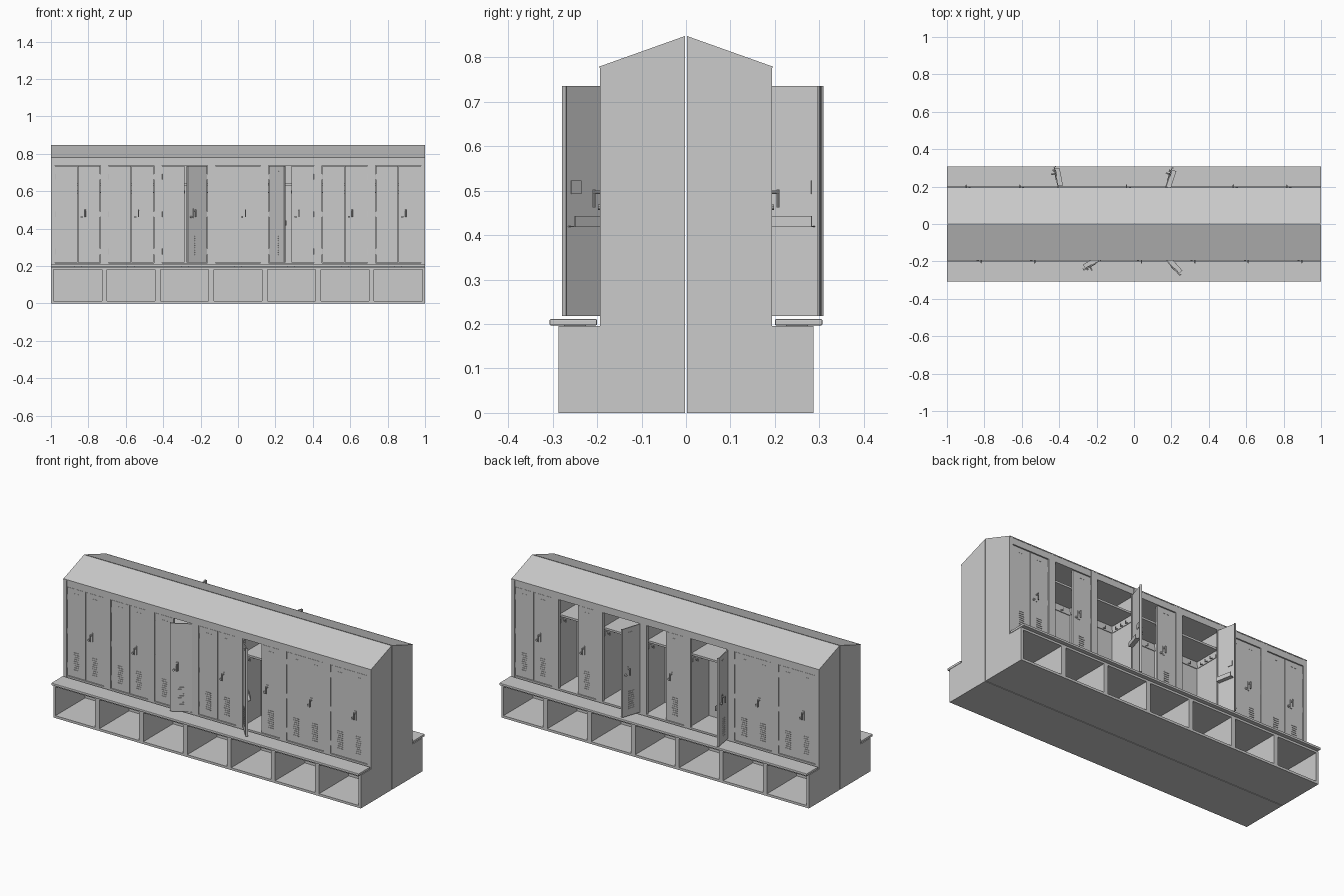
import bpy, bmesh, math
from mathutils import Matrix, Vector

if "Cube" in bpy.data.objects:
    bpy.data.objects.remove(bpy.data.objects["Cube"])

grey = bpy.data.materials.new("painted grey")
grey.use_nodes = True
grey.diffuse_color = (0.6, 0.6, 0.6, 1)
grey.node_tree.nodes["Principled BSDF"].inputs["Base Color"].default_value = (0.6, 0.6, 0.6, 1)

BAYS = 7
PITCH = 2 / BAYS
STILE = 0.0215           # half width of the upright between two bays
FACE = -0.193            # front plane of the locker body
MID = -0.002             # back plane of one half
DOOR_Z, DOOR_H = 0.218, 0.518
LEAF = PITCH / 2 - STILE


def box(bm, x0, x1, y0, y1, z0, z1, m=Matrix()):
    """Add an axis-aligned box, moved by matrix m."""
    centre = Vector((x0 + x1, y0 + y1, z0 + z1)) / 2
    size = Matrix.Diagonal((x1 - x0, y1 - y0, z1 - z0, 1))
    bmesh.ops.create_cube(bm, size=1, matrix=m @ Matrix.Translation(centre) @ size)


def rod(bm, start, end, radius, m=Matrix()):
    """Add a round bar between two points."""
    a, b = Vector(start), Vector(end)
    turn = (b - a).to_track_quat('Z', 'Y').to_matrix().to_4x4()
    bmesh.ops.create_cone(bm, cap_ends=True, segments=10, radius1=radius, radius2=radius,
                          depth=(b - a).length, matrix=m @ Matrix.Translation((a + b) / 2) @ turn)


def prism(bm, outline, x0, x1):
    """Extrude a (y, z) outline along x."""
    face = bm.faces.new([bm.verts.new((x0, y, z)) for y, z in outline])
    new = bmesh.ops.extrude_face_region(bm, geom=[face])["geom"]
    bmesh.ops.translate(bm, vec=(x1 - x0, 0, 0),
                        verts=[v for v in new if isinstance(v, bmesh.types.BMVert)])


def finish(name, bm, turn, bevel=0):
    bmesh.ops.recalc_face_normals(bm, faces=bm.faces)
    bm.transform(turn)
    mesh = bpy.data.meshes.new(name)
    bm.to_mesh(mesh)
    bm.free()
    mesh.materials.append(grey)
    ob = bpy.data.objects.new(name, mesh)
    bpy.context.collection.objects.link(ob)
    if bevel:
        mod = ob.modifiers.new("soft edges", 'BEVEL')
        mod.width, mod.segments = bevel, 2
    return ob


def door(name, turn, hinge_x, side, angle):
    """One leaf; side is +1 when it runs to +x from its hinge, -1 when to -x."""
    bm = bmesh.new()
    m = (Matrix.Translation((hinge_x, FACE + 0.004, DOOR_Z))
         @ Matrix.Rotation(-side * math.radians(angle), 4, 'Z'))

    def part(u0, u1, y0, y1, z0, z1):
        box(bm, min(side * u0, side * u1), max(side * u0, side * u1), y0, y1, z0, z1, m)

    part(0.001, LEAF - 0.001, 0, 0.006, 0, DOOR_H)
    # slim folded edges round the inside
    part(0.001, 0.005, 0.006, 0.012, 0, DOOR_H)
    part(LEAF - 0.005, LEAF - 0.001, 0.006, 0.012, 0, DOOR_H)
    # stacked louvres near the bottom
    for k in range(9):
        z = 0.04 + k * 0.0125
        part(0.045, 0.078, -0.0025, 0, z, z + 0.004)
    # name plate near the top
    part(0.045, 0.08, -0.001, 0, 0.488, 0.491)
    # the right leaf carries the latch
    if side < 0:
        u = LEAF - 0.04
        part(u - 0.006, u + 0.006, -0.003, 0, 0.238, 0.29)
        rod(bm, (-u, 0, 0.278), (-u, -0.02, 0.278), 0.004, m)
        rod(bm, (-u, -0.018, 0.285), (-u, -0.018, 0.244), 0.0035, m)
        rod(bm, (-u - 0.018, 0, 0.245), (-u - 0.018, -0.009, 0.245), 0.006, m)
    # inner tray, hook plate and hinges
    if angle:
        part(0.012, 0.108, 0.006, 0.03, 0.2, 0.203)
        part(0.012, 0.108, 0.028, 0.03, 0.203, 0.225)
        part(0.07, 0.1, 0.006, 0.009, 0.275, 0.305)
    for z in (0.06, 0.26, 0.46):
        rod(bm, (0, 0.002, z - 0.015), (0, 0.002, z + 0.015), 0.003, m)
    finish(name, bm, turn)


def half(label, turn, leaves):
    """One run of lockers; leaves maps (bay, side) to an opening angle or None if absent."""
    # cabinet: uprights, gabled header, decks and back panel
    bm = bmesh.new()
    outline = [(MID, 0), (-0.287, 0), (-0.287, 0.195), (FACE, 0.195), (FACE, 0.78), (MID, 0.848)]
    for i in range(BAYS + 1):
        x = -1 + i * PITCH
        lo, hi = max(x - 0.014, -1), min(x + 0.014, 1)
        prism(bm, outline, lo, hi)
        box(bm, max(x - STILE, -1), min(x + STILE, 1), FACE - 0.001, FACE + 0.016, 0.2, 0.78)
    prism(bm, [(FACE, 0.739), (FACE, 0.78), (MID, 0.848), (MID, 0.739)], -1, 1)
    box(bm, -1, 1, -0.012, MID, 0, 0.78)
    box(bm, -1, 1, FACE, MID, 0.195, 0.216)
    box(bm, -1, 1, -0.287, MID, 0.183, 0.195)
    box(bm, -1, 1, -0.287, MID, 0, 0.014)
    # thin eave lip
    box(bm, -1, 1, FACE - 0.002, FACE, 0.776, 0.781)
    finish(label + "_cabinet", bm, turn)

    # bench seat with short feet
    bm = bmesh.new()
    box(bm, -1, 1, -0.307, -0.2, 0.197, 0.211)
    finish(label + "_bench_seat", bm, turn, 0.003)
    bm = bmesh.new()
    for i in range(BAYS):
        x = -1 + (i + 0.5) * PITCH
        box(bm, x - 0.02, x + 0.02, -0.275, -0.225, 0.194, 0.199)
    finish(label + "_bench_feet", bm, turn)

    # shelf, rail and hooks inside each bay
    bm = bmesh.new()
    for i in range(BAYS):
        x0, x1 = -1 + i * PITCH + 0.013, -1 + (i + 1) * PITCH - 0.013
        box(bm, x0, x1, -0.175, -0.01, 0.632, 0.644)
        box(bm, x0, x1, -0.016, -0.011, 0.59, 0.61)
        for end, s in ((x0, 1), (x1, -1)):
            box(bm, min(end, end + s * 0.004), max(end, end + s * 0.004), -0.165, -0.02, 0.59, 0.61)
            for y in (-0.14, -0.1, -0.06):
                rod(bm, (end, y, 0.598), (end + s * 0.02, y, 0.59), 0.0025)
                rod(bm, (end + s * 0.02, y, 0.588), (end + s * 0.02, y, 0.604), 0.0025)
        for k in (1, 2, 3):
            x = x0 + (x1 - x0) * k / 4
            rod(bm, (x, -0.016, 0.598), (x, -0.036, 0.59), 0.0025)
            rod(bm, (x, -0.036, 0.588), (x, -0.036, 0.604), 0.0025)
    finish(label + "_shelves_and_hooks", bm, turn)

    for i in range(BAYS):
        for side, word in ((1, "left"), (-1, "right")):
            angle = leaves.get((i, side), 0)
            if angle is None:
                continue
            hinge = -1 + i * PITCH + STILE if side > 0 else -1 + (i + 1) * PITCH - STILE
            door(f"{label}_door_{i + 1}_{word}", turn, hinge, side, angle)


half("front", Matrix(), {(2, -1): 30, (4, 1): 48})
half("rear", Matrix.Rotation(math.pi, 4, 'Z'),
     {(1, 1): None, (2, 1): None, (3, 1): None, (4, 1): None, (2, -1): 72, (4, -1): 101})
